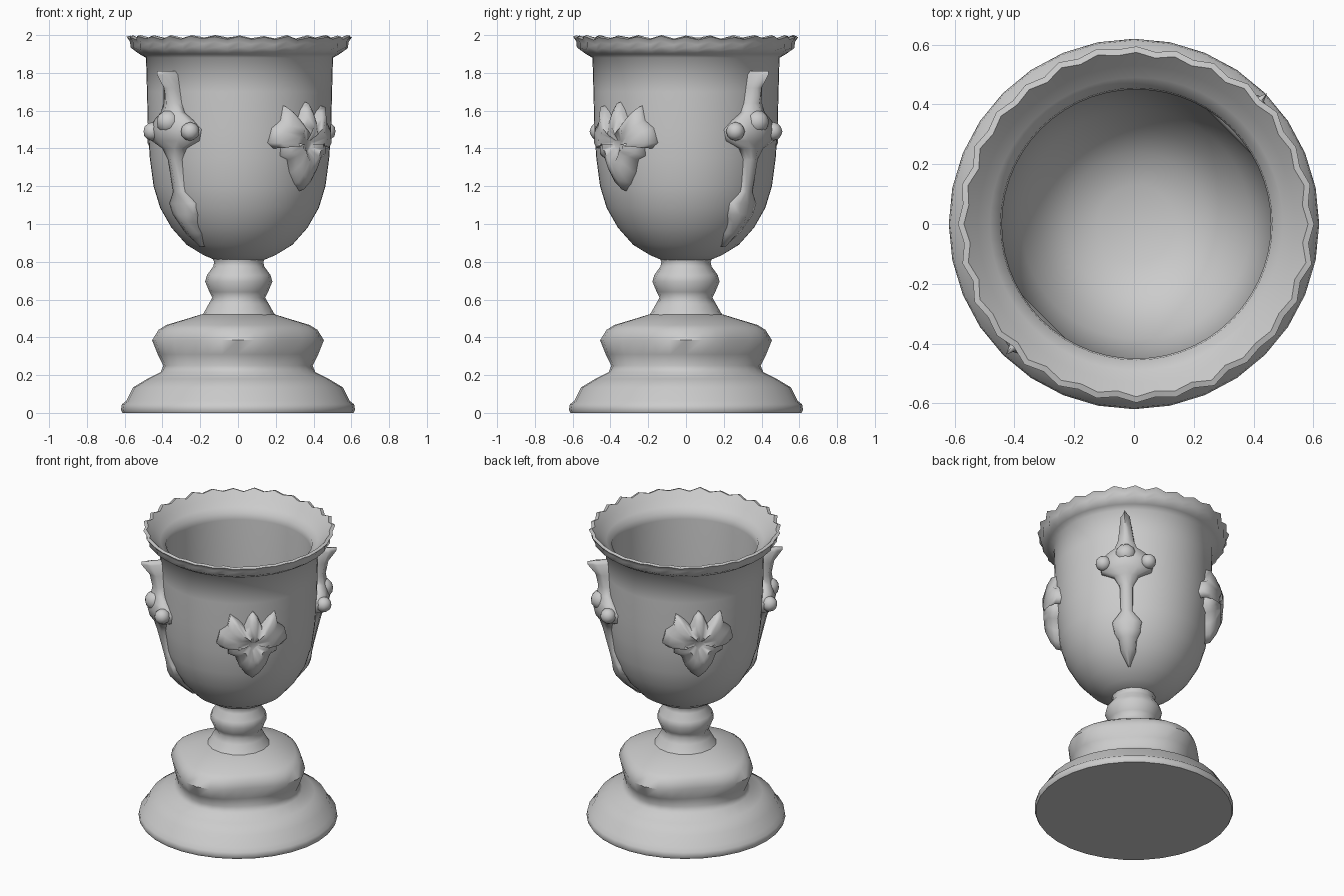
import bpy, bmesh, math, random
from mathutils import Vector

if "Cube" in bpy.data.objects:
    bpy.data.objects.remove(bpy.data.objects["Cube"])

random.seed(4)
stone = bpy.data.materials.new("grey stone")
stone.diffuse_color = (0.6, 0.6, 0.6, 1)
stone.use_nodes = True
stone.node_tree.nodes["Principled BSDF"].inputs["Base Color"].default_value = stone.diffuse_color
CENTRE = 0.008   # the bowl sits slightly off the foot axis


def finish(bm, name, angle=60):
    bmesh.ops.remove_doubles(bm, verts=bm.verts, dist=1e-5)
    bmesh.ops.recalc_face_normals(bm, faces=bm.faces)
    me = bpy.data.meshes.new(name)
    bm.to_mesh(me)
    bm.free()
    me.materials.append(stone)
    ob = bpy.data.objects.new(name, me)
    bpy.context.collection.objects.link(ob)
    bpy.ops.object.select_all(action='DESELECT')
    ob.select_set(True)
    bpy.context.view_layer.objects.active = ob
    bpy.ops.object.shade_smooth_by_angle(angle=math.radians(angle))
    return ob


def lathe(name, profile, sides, warp=None, cx=0.0, angle=60):
    """Turn an (r, z) profile; warp(theta, r, z) may reshape each point."""
    bm = bmesh.new()
    rings = []
    for r, z in profile:
        ring = []
        for i in range(sides):
            t = 2 * math.pi * i / sides
            rr, zz = warp(t, i, r, z) if warp and r > 0 else (r, z)
            ring.append(bm.verts.new((cx + rr * math.cos(t), rr * math.sin(t), zz)))
        rings.append(ring)
    for a, b in zip(rings, rings[1:]):
        for i in range(sides):
            j = (i + 1) % sides
            bm.faces.new((a[i], a[j], b[j], b[i]))
    return finish(bm, name, angle)


# Foot: round plinth flowing into a four-lobed tier
def foot_warp(t, i, r, z):
    lobe = 0.065 * max(0, 1 - abs(z - 0.37) / 0.2)
    return r * (1 - lobe * (1 - math.cos(4 * t))), z


lathe("foot", [(0, 0), (0.612, 0), (0.62, 0.015), (0.615, 0.045), (0.59, 0.065),
               (0.555, 0.135), (0.48, 0.18), (0.41, 0.215), (0.395, 0.25),
               (0.425, 0.31), (0.455, 0.385), (0.42, 0.44), (0.38, 0.465),
               (0.28, 0.495), (0.2, 0.52), (0, 0.53)], 32, foot_warp, angle=50)

# Stem with its knop
lathe("stem", [(0, 0.49), (0.21, 0.5), (0.185, 0.53), (0.16, 0.575), (0.14, 0.61),
               (0.155, 0.64), (0.178, 0.695), (0.168, 0.73), (0.135, 0.775),
               (0.13, 0.8), (0.15, 0.84), (0, 0.86)], 16, cx=0.004)

# Bowl with a ruffled lip, outside then inside
OUTER = [(0.13, 0.81), (0.19, 0.835), (0.28, 0.89), (0.36, 0.98), (0.42, 1.085),
         (0.455, 1.2), (0.475, 1.35), (0.485, 1.5), (0.49, 1.7), (0.495, 1.88)]
LIP = [(0.53, 1.9), (0.57, 1.925), (0.572, 1.955), (0.59, 1.982), (0.57, 1.988),
       (0.53, 1.95), (0.49, 1.91), (0.455, 1.885)]
INNER = [(0.45, 1.84), (0.45, 1.5), (0.44, 1.35), (0.42, 1.2), (0.385, 1.1),
         (0.32, 1.0), (0.24, 0.92), (0.13, 0.88), (0, 0.87)]
jitter = [random.uniform(-1, 1) for _ in range(56)]


def lip_warp(t, i, r, z):
    if z > 1.92 and r > 0.55:
        ruffle = 0.6 * (-1) ** i + 0.4 * jitter[i]
        return r + 0.012 * ruffle, min(2.0, z + 0.011 * ruffle + 0.003)
    return r, z


lathe("bowl", [(0, 0.8)] + OUTER + LIP + INNER, 56, lip_warp, CENTRE)


def bowl_radius(z):
    for (r0, z0), (r1, z1) in zip(OUTER, OUTER[1:]):
        if z <= z1:
            return r0 + (r1 - r0) * max(0, z - z0) / (z1 - z0)
    return OUTER[-1][0]


def on_bowl(u, z, h, heading):
    """Point at sideways distance u and height z, raised h off the bowl."""
    r = bowl_radius(z)
    a = heading + u / max(r, 0.3)
    return Vector((CENTRE + (r + h) * math.cos(a), (r + h) * math.sin(a), z))


# Cross ornament rows: height, half width, relief
CROSS = [(1.81, 0.012, 0.125), (1.79, 0.03, 0.125), (1.72, 0.042, 0.075),
         (1.64, 0.055, 0.06), (1.59, 0.075, 0.07), (1.55, 0.13, 0.085),
         (1.5, 0.18, 0.095), (1.44, 0.165, 0.085), (1.4, 0.08, 0.06),
         (1.34, 0.045, 0.045), (1.17, 0.04, 0.03), (1.11, 0.1, 0.035),
         (1.05, 0.085, 0.055), (1.01, 0.06, 0.06), (0.95, 0.05, 0.05),
         (0.88, 0.008, 0.035)]
SECTION = [(-1, -0.015, 0), (-0.85, 0, 0.55), (-0.4, 0, 0.75), (0, 0, 1),
           (0.4, 0, 0.75), (0.85, 0, 0.55), (1, -0.015, 0)]


def cross(name, heading):
    bm = bmesh.new()
    rows = [[bm.verts.new(on_bowl(s * w, z, base + k * h, heading))
             for s, base, k in SECTION] for z, w, h in CROSS]
    for a, b in zip(rows, rows[1:]):
        for i in range(len(SECTION) - 1):
            bm.faces.new((a[i], a[i + 1], b[i + 1], b[i]))
        bm.faces.new((a[-1], a[0], b[0], b[-1]))   # back
    bm.faces.new(rows[0])
    bm.faces.new(rows[-1])
    # rounded bosses around the crossing
    for u, z, size in [(-0.13, 1.49, 0.05), (0.13, 1.49, 0.05), (0, 1.54, 0.065)]:
        new = bmesh.ops.create_icosphere(bm, subdivisions=2, radius=size)["verts"]
        bmesh.ops.translate(bm, verts=new, vec=on_bowl(u, z, 0.045, heading))
    finish(bm, name, 80)


# Shield ornament: mirrored leafy outline with a raised ring and a hollow centre
HALF = [(0, 1.65), (0.03, 1.61), (0.055, 1.55), (0.1, 1.6), (0.145, 1.63),
        (0.16, 1.55), (0.21, 1.51), (0.23, 1.43), (0.195, 1.4), (0.15, 1.43),
        (0.155, 1.36), (0.11, 1.34), (0.085, 1.27), (0.045, 1.21), (0, 1.17)]
OUTLINE = HALF + [(-u, z) for u, z in HALF[-2:0:-1]]


def shield(name, heading):
    bm = bmesh.new()
    mid = 1.42
    rings = [[bm.verts.new(on_bowl(u * k, mid + (z - mid) * k, h, heading))
              for u, z in OUTLINE]
             for k, h in [(1, -0.015), (0.95, 0.03), (0.75, 0.055), (0.42, 0.08),
                          (0.15, 0.035)]]
    n = len(OUTLINE)
    for a, b in zip(rings, rings[1:]):
        for i in range(n):
            j = (i + 1) % n
            bm.faces.new((a[i], a[j], b[j], b[i]))
    bm.faces.new(rings[-1])
    finish(bm, name, 80)


for label, make, degrees in [("cross_back", cross, 45), ("shield_left", shield, 135),
                             ("cross_front", cross, 225), ("shield_right", shield, 315)]:
    make(label, math.radians(degrees))
